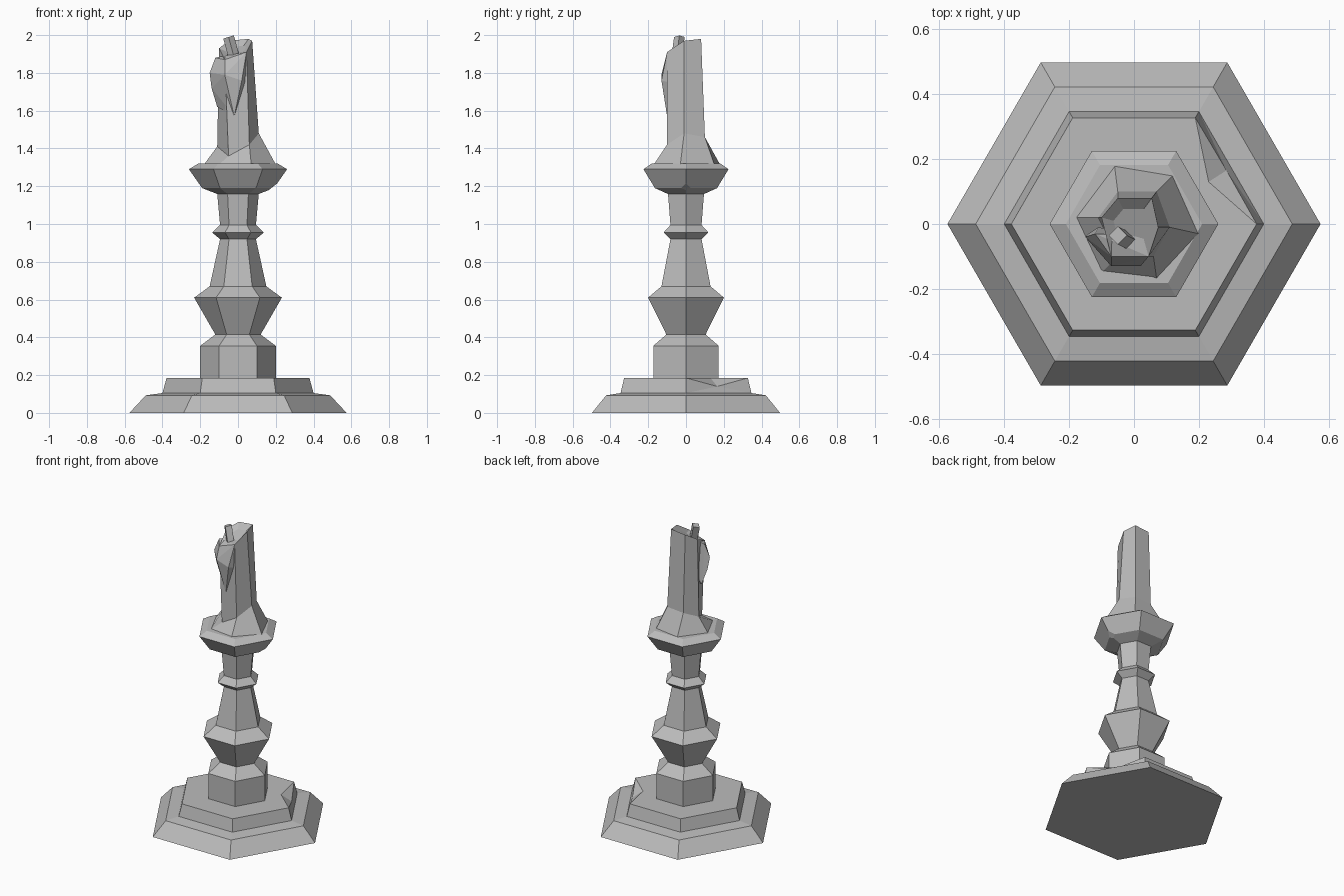
import bpy, bmesh
from math import cos, sin, pi
from mathutils import Vector

if "Cube" in bpy.data.objects:
    bpy.data.objects.remove(bpy.data.objects["Cube"])

grey = bpy.data.materials.new("stone grey")
grey.use_nodes = True
grey.diffuse_color = (0.5, 0.5, 0.5, 1)
grey.node_tree.nodes["Principled BSDF"].inputs["Base Color"].default_value = (0.5, 0.5, 0.5, 1)


def finish(bm, name):
    bmesh.ops.recalc_face_normals(bm, faces=bm.faces)
    mesh = bpy.data.meshes.new(name)
    bm.to_mesh(mesh)
    bm.free()
    mesh.materials.append(grey)
    obj = bpy.data.objects.new(name, mesh)
    bpy.context.collection.objects.link(obj)
    return obj


def loft(bm, rings):
    """Bridge equal-length rings of points and cap both ends."""
    loops = [[bm.verts.new(p) for p in ring] for ring in rings]
    n = len(loops[0])
    for low, high in zip(loops, loops[1:]):
        for i in range(n):
            j = (i + 1) % n
            bm.faces.new((low[i], low[j], high[j], high[i]))
    bm.faces.new(loops[0][::-1])
    bm.faces.new(loops[-1])
    return loops


def hexagon(r, z):
    return [Vector((r * cos(i * pi / 3), r * sin(i * pi / 3), z)) for i in range(6)]


def turned(name, profile):
    bm = bmesh.new()
    loops = loft(bm, [hexagon(r, z) for r, z in profile])
    return bm, loops


# Stepped foot, with one chipped edge on the upper step
bm, loops = turned("foot", [(.575, 0), (.488, .093), (.40, .105), (.378, .185), (.19, .185)])
a, b = loops[3][0], loops[3][1]
edge = bm.edges.get((a, b))
top = next(f for f in edge.link_faces if loops[4][0] in f.verts)
side = next(f for f in edge.link_faces if f is not top)
bmesh.utils.edge_split(edge, a, 0.5)[1].co = (.285, .165, .14)
centre = bmesh.ops.poke(bm, faces=[top])["verts"][0]
centre.co = (.23, .13, .185)
bmesh.ops.triangulate(bm, faces=[side])
finish(bm, "foot")

# Turned stem
bm, loops = turned("stem", [
    (.20, .18), (.20, .355), (.12, .415), (.232, .61), (.15, .67), (.095, .92),
    (.137, .955), (.095, .995), (.11, 1.16)])
finish(bm, "stem")

# Drip cup, with one nicked lower corner
bm, loops = turned("drip_cup", [(.10, 1.155), (.19, 1.19), (.26, 1.29), (.21, 1.32)])
bmesh.ops.bevel(bm, geom=[loops[1][0]], offset=.03, affect='VERTICES', segments=1)
finish(bm, "drip_cup")

# Candle with a flared base and a slanted, hollowed top
base = [(-.18, .02, 1.315), (-.06, .18, 1.315), (.12, .15, 1.315),
        (.20, -.03, 1.315), (.07, -.17, 1.315), (-.10, -.15, 1.315)]
shoulder = [(-.11, .02, 1.41), (-.05, .10, 1.45), (.07, .10, 1.46),
            (.11, -.01, 1.48), (.06, -.10, 1.42), (-.05, -.10, 1.36)]
rim = [(-.10, .02, 1.93), (-.05, .08, 1.97), (.055, .08, 1.98),
       (.075, -.01, 1.97), (.045, -.10, 1.91), (-.07, -.10, 1.87)]
middle = sum((Vector(p) for p in rim), Vector()) / 6
pool = [middle.lerp(Vector(p), .6) - Vector((0, 0, .02)) for p in rim]
bm = bmesh.new()
loft(bm, [base, shoulder, rim, pool])
finish(bm, "candle")

# Wax run hanging down the front of the candle
bm = bmesh.new()
for p in [(-.02, -.10, 1.57), (-.11, -.01, 1.62), (-.14, -.03, 1.72), (-.15, -.04, 1.80),
          (-.07, -.13, 1.79), (.02, -.13, 1.76), (.065, -.05, 1.74), (-.12, -.03, 1.88),
          (-.07, -.10, 1.87), (.045, -.10, 1.91), (.06, -.04, 1.92)]:
    bm.verts.new(p)
hull = bmesh.ops.convex_hull(bm, input=bm.verts)
bmesh.ops.delete(bm, geom=list({v for v in hull["geom_interior"] + hull["geom_unused"]
                                if isinstance(v, bmesh.types.BMVert)}), context='VERTS')
finish(bm, "wax_run")

# Leaning square wick
bm = bmesh.new()
offsets = [(.028, 0), (0, .028), (-.028, 0), (0, -.028)]
loft(bm, [[(x + dx, y + dy, z + dx * .3) for dx, dy in offsets]
          for x, y, z in [(-.02, -.05, 1.88), (-.05, -.035, 1.99)]])
finish(bm, "wick")
